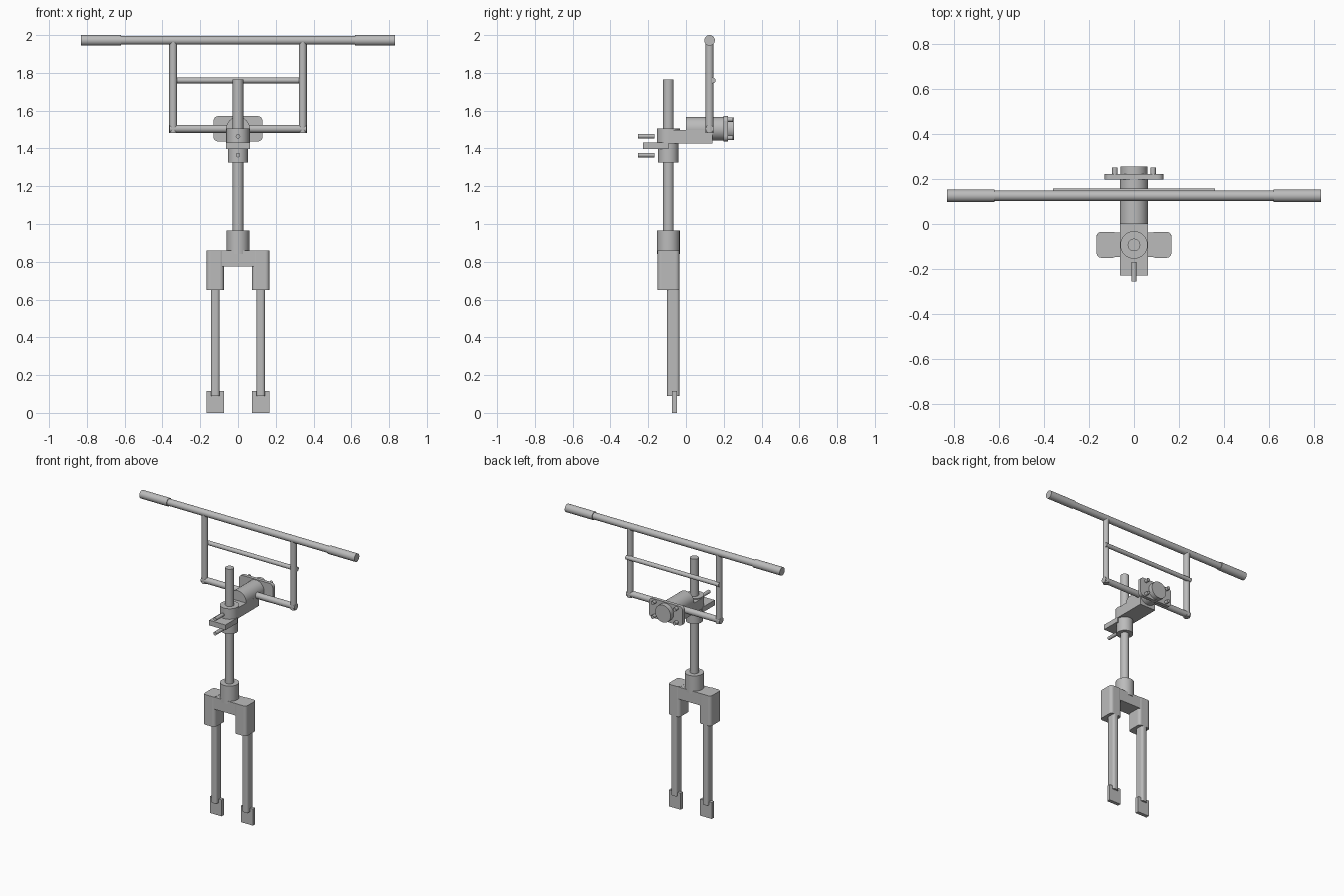
import bpy, math
from mathutils import Vector

if "Cube" in bpy.data.objects:
    bpy.data.objects.remove(bpy.data.objects["Cube"])

metal = bpy.data.materials.new("grey metal")
metal.diffuse_color = (0.5, 0.5, 0.5, 1)
metal.use_nodes = True
metal.node_tree.nodes["Principled BSDF"].inputs["Base Color"].default_value = metal.diffuse_color

YS = -0.093   # steering axis
YB = 0.125    # handlebar plane
ZB = 1.504    # lower bar and stem axis


def finish(ob, name):
    ob.name = name
    ob.data.materials.append(metal)
    bpy.ops.object.shade_smooth_by_angle(angle=math.radians(35))
    return ob


def rod(name, a, b, r, n=32):
    """Cylinder between two points."""
    a, b = Vector(a), Vector(b)
    d = b - a
    bpy.ops.mesh.primitive_cylinder_add(vertices=n, radius=r, depth=d.length, location=(a + b) / 2)
    ob = bpy.context.object
    ob.rotation_euler = d.to_track_quat('Z', 'Y').to_euler()
    return finish(ob, name)


def box(name, lo, hi, round_axis=None, r=0.02):
    """Box between two corners, edges along round_axis optionally rounded."""
    lo, hi = Vector(lo), Vector(hi)
    bpy.ops.mesh.primitive_cube_add(size=1, location=(lo + hi) / 2)
    ob = bpy.context.object
    ob.scale = hi - lo
    bpy.ops.object.transform_apply(location=False, rotation=False, scale=True)
    if round_axis is not None:
        weights = ob.data.attributes.new("bevel_weight_edge", 'FLOAT', 'EDGE')
        for e in ob.data.edges:
            v = ob.data.vertices[e.vertices[0]].co - ob.data.vertices[e.vertices[1]].co
            weights.data[e.index].value = 1.0 if abs(v[round_axis]) > 1e-4 else 0.0
        m = ob.modifiers.new("round", 'BEVEL')
        m.limit_method = 'WEIGHT'
        m.width = r
        m.segments = 5
    return finish(ob, name)


# Handlebar frame
rod("handlebar", (-0.65, YB, 1.972), (0.65, YB, 1.972), 0.023)
rod("lower_bar", (-0.362, YB, ZB), (0.362, YB, ZB), 0.021)
rod("crossbar", (-0.36, 0.142, 1.76), (0.36, 0.142, 1.76), 0.015)
for s, side in ((-1, "left"), (1, "right")):
    rod(side + "_grip", (s * 0.62, YB, 1.972), (s * 0.83, YB, 1.972), 0.028)
    rod(side + "_upright", (s * 0.343, YB, 1.483), (s * 0.343, YB, 1.972), 0.021)

# Stem with its clamp plate and bolts
rod("stem_barrel", (0, 0, ZB), (0, 0.2, ZB), 0.063, 48)
box("stem_block", (-0.063, YS, 1.425), (0.063, 0.14, 1.498))
box("stem_plate", (-0.13, 0.198, 1.437), (0.13, 0.222, 1.571), 1, 0.025)
rod("stem_cap", (0, 0.21, ZB), (0, 0.255, ZB), 0.06, 48)
for x in (-0.085, 0.085):
    for z in (1.456, 1.553):
        rod("plate_bolt", (x, 0.215, z), (x, 0.25, z), 0.012, 16)

# Steerer tube and clamp
rod("steerer_tube", (0, YS, 0.85), (0, YS, 1.765), 0.028)
rod("upper_collar", (0, YS, 1.425), (0, YS, 1.505), 0.061, 48)
rod("lower_collar", (0, YS, 1.325), (0, YS, 1.43), 0.054, 48)
box("clamp_tab", (-0.063, -0.228, 1.396), (0.063, YS, 1.432))
for z in (1.365, 1.465):
    rod("clamp_bolt", (0, -0.255, z), (0, -0.168, z), 0.012, 16)

# Fork crown, legs and dropouts
rod("crown_neck", (0, YS, 0.84), (0, YS, 0.965), 0.06, 48)
box("crown_bridge", (-0.09, -0.147, 0.775), (0.09, -0.037, 0.859))
for s, side in ((-1, "left"), (1, "right")):
    xs = sorted((s * 0.075, s * 0.166))
    box(side + "_crown_leg", (xs[0], -0.15, 0.65), (xs[1], -0.035, 0.86), 2, 0.02)
    xt = sorted((s * 0.098, s * 0.143))
    box(side + "_fork_tube", (xt[0], -0.1, 0.09), (xt[1], -0.035, 0.67), 2, 0.015)
    box(side + "_dropout", (xs[0], -0.073, 0), (xs[1], -0.048, 0.115))
